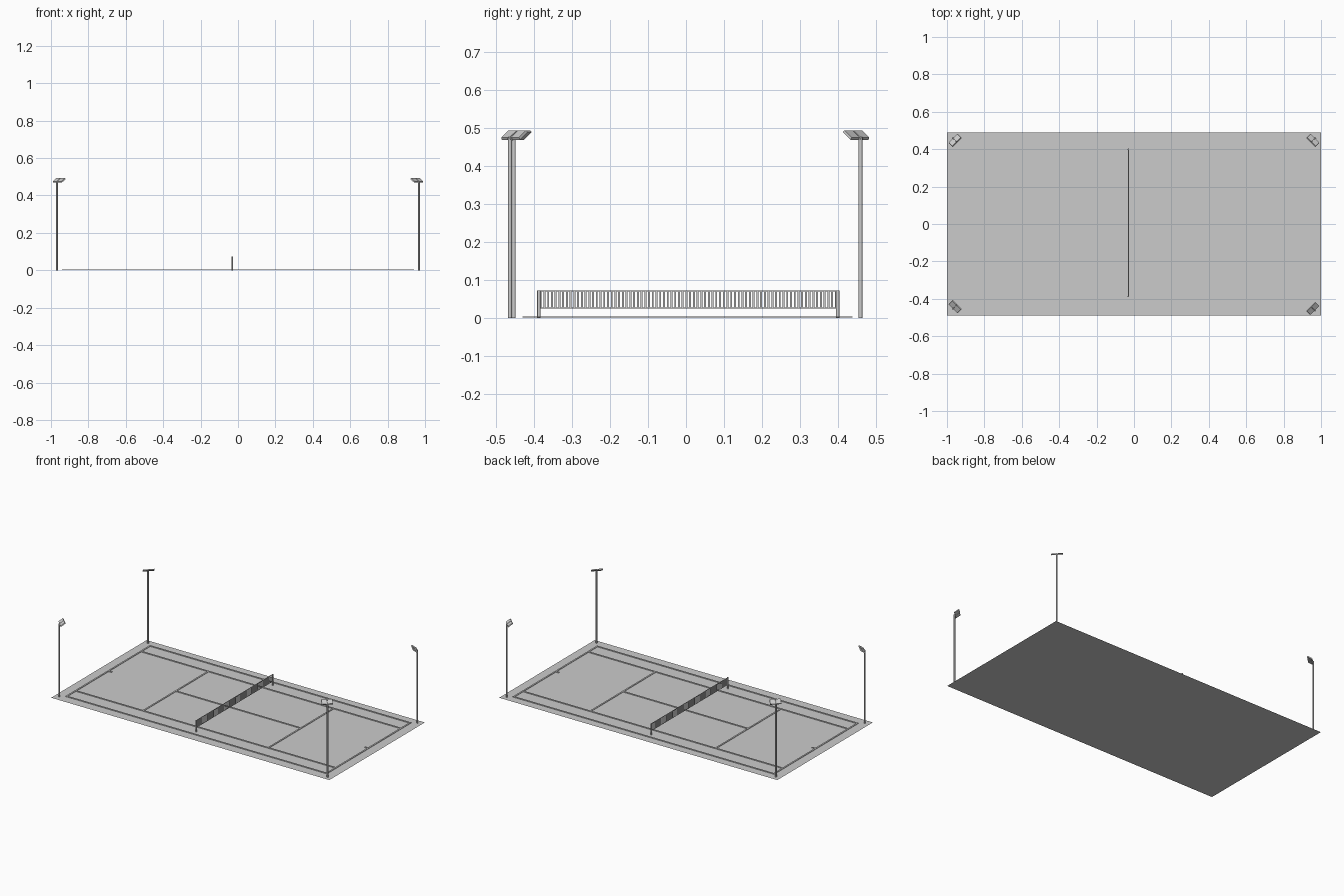
import bpy, bmesh, math
from mathutils import Matrix, Vector

if "Cube" in bpy.data.objects:
    bpy.data.objects.remove(bpy.data.objects["Cube"])


def add_box(bm, c, s, m=Matrix(), taper=1.0):
    """Box of size s at c; the +z face is scaled by taper."""
    vs = bmesh.ops.create_cube(bm, size=1)["verts"]
    for v in vs:
        k = taper if v.co.z > 0 else 1.0
        v.co = m @ Vector((c[0] + v.co.x * s[0] * k,
                           c[1] + v.co.y * s[1] * k,
                           c[2] + v.co.z * s[2]))


def add_post(bm, x, y, z0, z1, r, sides=10):
    bmesh.ops.create_cone(bm, cap_ends=True, segments=sides, radius1=r, radius2=r,
                          depth=z1 - z0, matrix=Matrix.Translation((x, y, (z0 + z1) / 2)))


def finish(name, bm, smooth=False):
    me = bpy.data.meshes.new(name)
    bm.to_mesh(me)
    bm.free()
    ob = bpy.data.objects.new(name, me)
    bpy.context.collection.objects.link(ob)
    if smooth:
        bpy.context.view_layer.objects.active = ob
        ob.select_set(True)
        bpy.ops.object.shade_smooth_by_angle(angle=math.radians(40))
        ob.select_set(False)
    return ob


# Court surface: single flat sheet
bm = bmesh.new()
bmesh.ops.create_grid(bm, x_segments=1, y_segments=1, size=1)
for v in bm.verts:
    v.co.y *= 0.49
finish("court_surface", bm)

# Painted lines: thin raised strips
W, Z, T = 0.01, 0.0025, 0.003
CY = 0.004                      # court centre line in y
HL, HW, SW, SV = 0.94, 0.434, 0.335, 0.45
bm = bmesh.new()
for s in (-1, 1):
    add_box(bm, (0, CY + s * (HW - W / 2), Z), (2 * HL, W, T))           # doubles sideline
    add_box(bm, (0, CY + s * SW, Z), (2 * HL - 2 * W, W, T))             # singles sideline
    add_box(bm, (s * (HL - W / 2), CY, Z), (W, 2 * (HW - W), T))         # baseline
    add_box(bm, (s * SV, CY, Z), (W, 2 * SW - W, T))                     # service line
    add_box(bm, (s * (HL - W - 0.01), CY, Z), (0.02, W, T))              # centre mark
add_box(bm, (0, CY, Z), (2 * SV - W, W, T))                              # centre service line
finish("court_lines", bm)

# Net posts
NX, Y0, Y1 = -0.03, -0.387, 0.399
bm = bmesh.new()
for y in (Y0, Y1):
    add_post(bm, NX, y, 0, 0.073, 0.0045)
finish("net_posts", bm, True)

# Net: vertical strips with a top tape and a bottom cord
bm = bmesh.new()
N = 80
step = (Y1 - Y0) / N
for i in range(N):
    add_box(bm, (NX, Y0 + (i + 0.5) * step, 0.049), (0.002, 0.005, 0.044))
mid = (Y0 + Y1) / 2
add_box(bm, (NX, mid, 0.0715), (0.004, Y1 - Y0, 0.003))
add_box(bm, (NX, mid, 0.0265), (0.003, Y1 - Y0, 0.002))
finish("net", bm)

# Floodlights: pole, bracket and twin tilted lamps facing the court
TILT = math.radians(35)
for name, px, py in (("front_left", -0.968, -0.453), ("front_right", 0.968, -0.463),
                     ("back_left", -0.968, 0.459), ("back_right", 0.968, 0.459)):
    bm = bmesh.new()
    add_post(bm, px, py, 0, 0.476, 0.005)
    finish(name + "_light_pole", bm, True)

    inward = Vector((-math.copysign(1, px), -math.copysign(1, py), 0)).normalized()
    centre = Vector((px, py, 0.482)) + inward * 0.016
    m = (Matrix.Translation(centre)
         @ Matrix.Rotation(math.atan2(inward.y, inward.x) - math.pi / 2, 4, 'Z')
         @ Matrix.Rotation(TILT, 4, 'X'))
    bm = bmesh.new()
    for s in (-1, 1):
        add_box(bm, (s * 0.0173, 0, 0), (0.0335, 0.035, 0.007), m, 0.92)
    add_box(bm, (0, 0, -0.001), (0.03, 0.012, 0.004), m)                 # joining bar
    add_box(bm, (0, -0.0165, 0), (0.01, 0.012, 0.006), m)                # pole bracket
    finish(name + "_light_head", bm)
